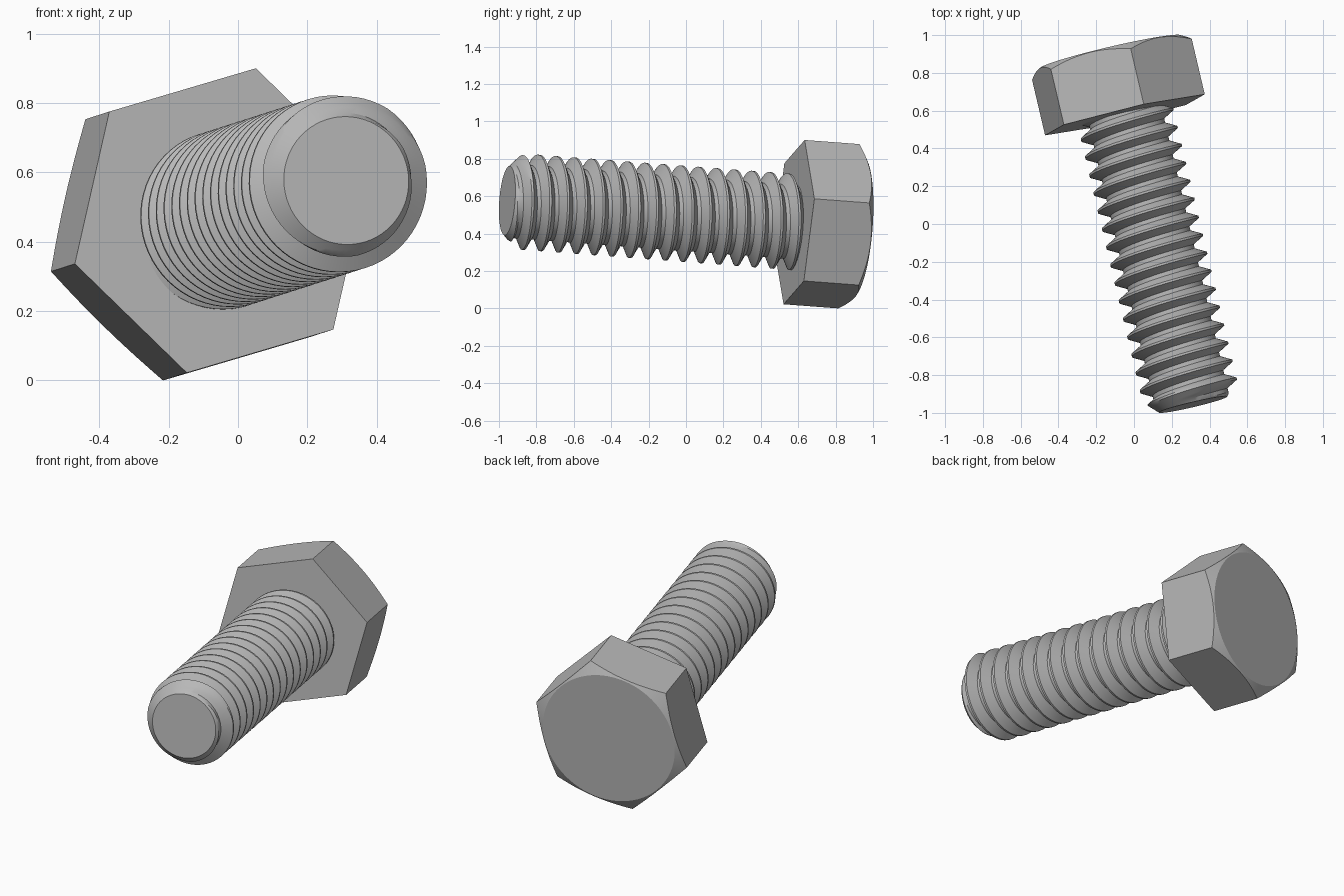
import bpy, bmesh
from math import sin, cos, tan, pi, radians
from mathutils import Vector, Matrix

cube = bpy.data.objects.get("Cube")
if cube:
    bpy.data.objects.remove(cube, do_unlink=True)

steel = bpy.data.materials.new("grey_steel")
steel.use_nodes = True
GREY = (0.48, 0.48, 0.48, 1)
steel.diffuse_color = GREY
steel.node_tree.nodes["Principled BSDF"].inputs["Base Color"].default_value = GREY

# Bolt frame: local z runs from the underside of the head to the tip
axis = Vector((0.228, -0.971, 0.073)).normalized()
up = Vector((0, 0, 1))
up = (up - axis * up.dot(axis)).normalized()
FRAME = Matrix((up, axis.cross(up), axis)).transposed().to_4x4()
FRAME.translation = (-0.048, 0.578, 0.461)


def finish(name, bm):
    """Close the open ends, clean up, shade and place a part."""
    bmesh.ops.remove_doubles(bm, verts=bm.verts, dist=0.0004)
    rims = [e for e in bm.edges if e.is_boundary]
    bmesh.ops.holes_fill(bm, edges=rims, sides=0)
    bmesh.ops.recalc_face_normals(bm, faces=bm.faces)
    mesh = bpy.data.meshes.new(name)
    bm.to_mesh(mesh)
    bm.free()
    mesh.materials.append(steel)
    obj = bpy.data.objects.new(name, mesh)
    bpy.context.collection.objects.link(obj)
    obj.matrix_world = FRAME
    bpy.ops.object.select_all(action='DESELECT')
    obj.select_set(True)
    bpy.context.view_layer.objects.active = obj
    bpy.ops.object.shade_smooth_by_angle(angle=radians(27))


def skin(columns):
    """Join neighbouring columns of (radius, angle, height) with quads."""
    bm = bmesh.new()
    grid = [[bm.verts.new((r * cos(a), r * sin(a), z)) for r, a, z in col]
            for col in columns]
    for left, right in zip(grid, grid[1:]):
        for i in range(len(left) - 1):
            bm.faces.new((left[i], right[i], right[i + 1], left[i + 1]))
    return bm


# Hexagonal head with a conical chamfer on its outer face
SIDES, STEPS = 6, 16
FLAT, HEIGHT, FACE_R = 0.393, 0.342, 0.385
columns = []
for i in range(SIDES * STEPS + 1):
    turn = (i % STEPS) / STEPS * pi / 3
    a = radians(-14) + i * 2 * pi / (SIDES * STEPS)
    r = FLAT / cos(turn - pi / 6)
    rim = HEIGHT - (r - FACE_R) * tan(pi / 6)
    columns.append([(r, a, 0), (r, a, -rim), (FACE_R, a, -HEIGHT)])
finish("hex_head", skin(columns))

# Threaded shank: a helical ridge trimmed by a cone at the tip
LENGTH, PITCH, CREST, ROOT, TIP_R = 1.58, 0.098, 0.257, 0.198, 0.185
START, PHASE, SEGMENTS = -0.02, 1.425, 64
PROFILE = (-0.06, 0.06, 0.17, 0.28, 0.39, 0.61, 0.72, 0.83)


def thread_point(turn, part, a):
    off = min(abs(part), 1 - part)
    fall = min(max((off - 0.06) / 0.33, 0), 1)
    r = CREST + (ROOT - CREST) * fall
    z = PHASE + PITCH * (turn + part + a / (2 * pi))
    if z <= START:
        return ROOT, a, START
    z = min(z, LENGTH)
    return min(r, TIP_R + (LENGTH - z)), a, z


columns = []
for j in range(SEGMENTS + 1):
    a = j * 2 * pi / SEGMENTS
    columns.append([thread_point(turn, part, a)
                    for turn in range(-18, 5) for part in PROFILE])
finish("threaded_shank", skin(columns))
